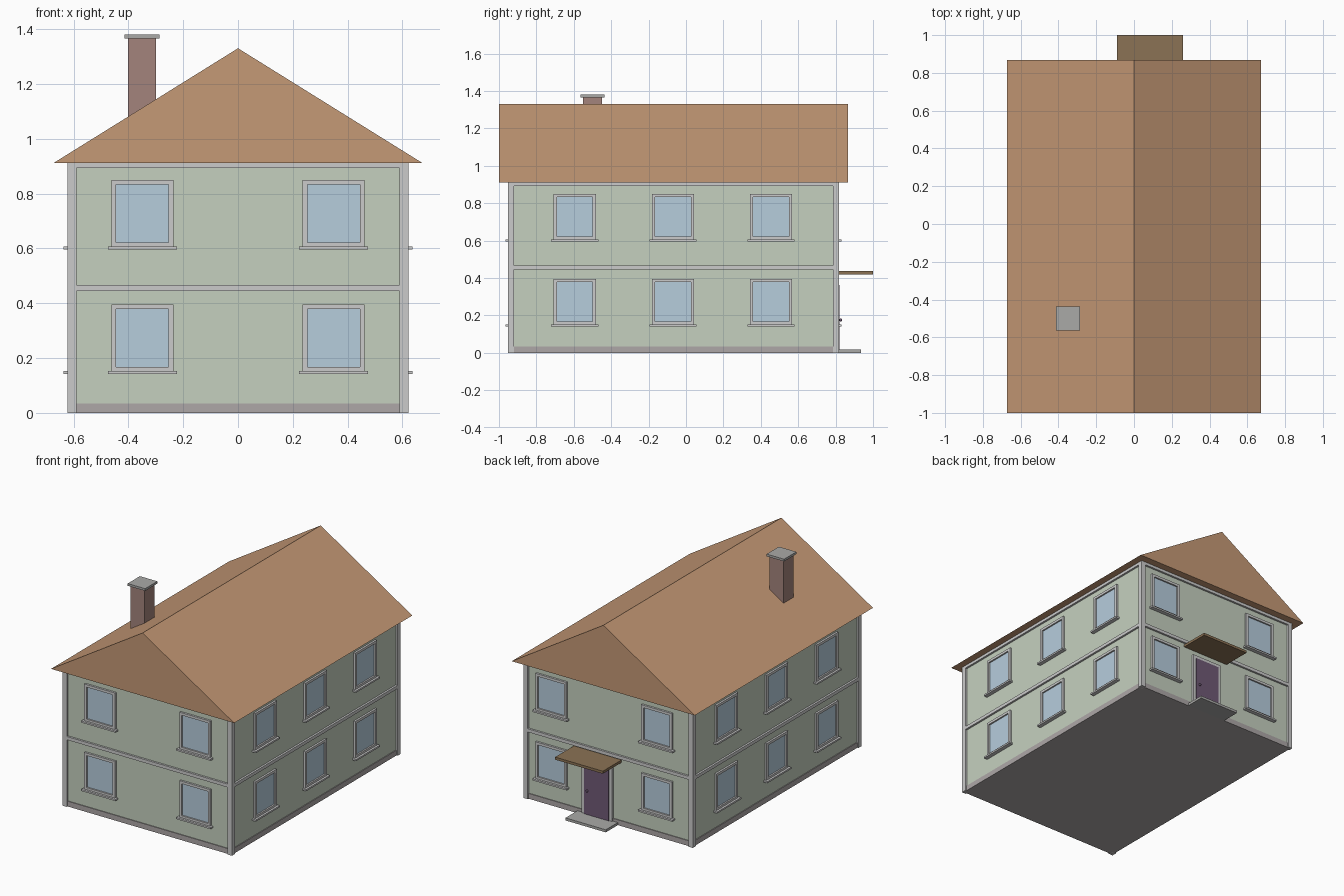
import bpy
from mathutils import Vector

if "Cube" in bpy.data.objects:
    bpy.data.objects.remove(bpy.data.objects["Cube"])

X, Y0, Y1 = 0.622, -0.952, 0.817        # outer wall limits
YC = (Y0 + Y1) / 2
POST = 0.032                            # corner post width
TOP = 0.912                             # eaves height
RECESS = 0.013                          # wall panel depth behind trim


def material(name, rgb):
    m = bpy.data.materials.new(name)
    m.diffuse_color = (*rgb, 1)
    m.use_nodes = True
    m.node_tree.nodes["Principled BSDF"].inputs["Base Color"].default_value = m.diffuse_color
    return m


GREEN = material("wall_green", (0.56, 0.63, 0.52))
WHITE = material("trim_white", (0.70, 0.70, 0.68))
BASE = material("plinth_grey", (0.42, 0.39, 0.39))
GLASS = material("glass_blue", (0.47, 0.61, 0.72))
ROOF = material("roof_orange", (0.56, 0.32, 0.18))
BRICK = material("chimney_brick", (0.37, 0.23, 0.20))
PURPLE = material("door_purple", (0.16, 0.10, 0.18))
BROWN = material("canopy_brown", (0.26, 0.17, 0.09))
GREY = material("stone_grey", (0.40, 0.40, 0.39))


def mesh(name, verts, faces, mat):
    me = bpy.data.meshes.new(name)
    me.from_pydata(verts, [], faces)
    me.materials.append(mat)
    ob = bpy.data.objects.new(name, me)
    bpy.context.collection.objects.link(ob)
    return ob


def box(name, x0, x1, y0, y1, z0, z1, mat):
    x0, x1 = sorted((x0, x1))
    y0, y1 = sorted((y0, y1))
    v = [(x, y, z) for z in (z0, z1) for x, y in ((x0, y0), (x1, y0), (x1, y1), (x0, y1))]
    f = [(3, 2, 1, 0), (4, 5, 6, 7)] + [(i, (i + 1) % 4, (i + 1) % 4 + 4, i + 4) for i in range(4)]
    return mesh(name, v, f, mat)


# each wall: a point on its outer plane, along direction, outward direction
WALLS = {
    "front": (Vector((0, Y0, 0)), Vector((1, 0, 0)), Vector((0, -1, 0))),
    "back": (Vector((0, Y1, 0)), Vector((1, 0, 0)), Vector((0, 1, 0))),
    "right": (Vector((X, 0, 0)), Vector((0, 1, 0)), Vector((1, 0, 0))),
    "left": (Vector((-X, 0, 0)), Vector((0, 1, 0)), Vector((-1, 0, 0))),
}


def wall_box(name, wall, u0, u1, z0, z1, d0, d1, mat):
    o, u, n = WALLS[wall]
    a, b = o + u * u0 + n * d0, o + u * u1 + n * d1
    return box(name, a.x, b.x, a.y, b.y, z0, z1, mat)


def window(wall, c, z):
    n = f"{wall}_window"
    w, g, h = 0.113, 0.096, 0.243
    for s in (-1, 1):
        wall_box(n + "_jamb", wall, c + s * g, c + s * w, z, z + h, -RECESS - 0.004, 0, WHITE)
    wall_box(n + "_head", wall, c - g, c + g, z + h - 0.017, z + h, -RECESS - 0.004, 0, WHITE)
    wall_box(n + "_bottom", wall, c - g, c + g, z, z + 0.014, -RECESS - 0.004, 0, WHITE)
    wall_box(n + "_glass", wall, c - g, c + g, z + 0.014, z + h - 0.017,
             -RECESS - 0.004, -RECESS + 0.003, GLASS)
    wall_box(n + "_sill", wall, c - 0.126, c + 0.126, z - 0.011, z, -RECESS - 0.004, 0.014, WHITE)


# body and plinth
box("wall_body", -X + RECESS, X - RECESS, Y0 + RECESS, Y1 - RECESS, 0.035, TOP, GREEN)
box("plinth", -X + 0.008, X - 0.008, Y0 + 0.008, Y1 - 0.008, 0, 0.035, BASE)

# corner posts
for sx in (-1, 1):
    for y, d in ((Y0, POST), (Y1, -POST)):
        box("corner_post", sx * X, sx * (X - POST), y, y + d, 0, TOP, WHITE)

# belts and windows on every wall
for wall in WALLS:
    if wall in ("front", "back"):
        u0, u1 = -X + POST, X - POST
        centres = (-0.349, 0.349) if wall == "front" else (-0.355, 0.42)
    else:
        u0, u1 = Y0 + POST, Y1 - POST
        centres = (-0.595, -0.07, 0.455)
    wall_box(wall + "_middle_belt", wall, u0, u1, 0.445, 0.467, -0.03, 0, WHITE)
    wall_box(wall + "_top_belt", wall, u0, u1, 0.893, TOP, -0.03, 0, WHITE)
    for c in centres:
        for z in (0.153, 0.607):
            window(wall, c, z)

# roof prism
RY0, RY1, RX = -1.0, 0.867, 0.672
rv = [(x, y, z) for y in (RY0, RY1) for x, z in ((-RX, TOP), (RX, TOP), (0, 1.33))]
mesh("roof", rv, [(0, 1, 2), (5, 4, 3), (0, 3, 4, 1), (1, 4, 5, 2), (2, 5, 3, 0)], ROOF)

# chimney
box("chimney", -0.401, -0.299, -0.552, -0.450, 1.06, 1.366, BRICK)
box("chimney_cap", -0.414, -0.286, -0.565, -0.437, 1.366, 1.381, GREY)

# back door with frame, handle, step and canopy
D = 0.082
for s in (-1, 1):
    wall_box("door_frame_side", "back", D + s * 0.09, D + s * 0.112, 0.017, 0.385, -0.02, 0, WHITE)
wall_box("door_frame_head", "back", D - 0.09, D + 0.09, 0.363, 0.385, -0.02, 0, WHITE)
wall_box("door", "back", D - 0.09, D + 0.09, 0.017, 0.363, -0.02, 0.005, PURPLE)
bpy.ops.mesh.primitive_uv_sphere_add(segments=12, ring_count=8, radius=0.008,
                                     location=(D + 0.066, Y1 + 0.01, 0.176))
bpy.context.object.name = "door_handle"
bpy.context.object.data.materials.append(PURPLE)
bpy.ops.object.shade_smooth_by_angle()
box("door_step", D - 0.148, D + 0.148, Y1 - 0.008, 0.935, 0, 0.017, GREY)
box("canopy", D + 0.003 - 0.175, D + 0.003 + 0.175, Y1 - RECESS, 1.0, 0.42, 0.437, BROWN)
